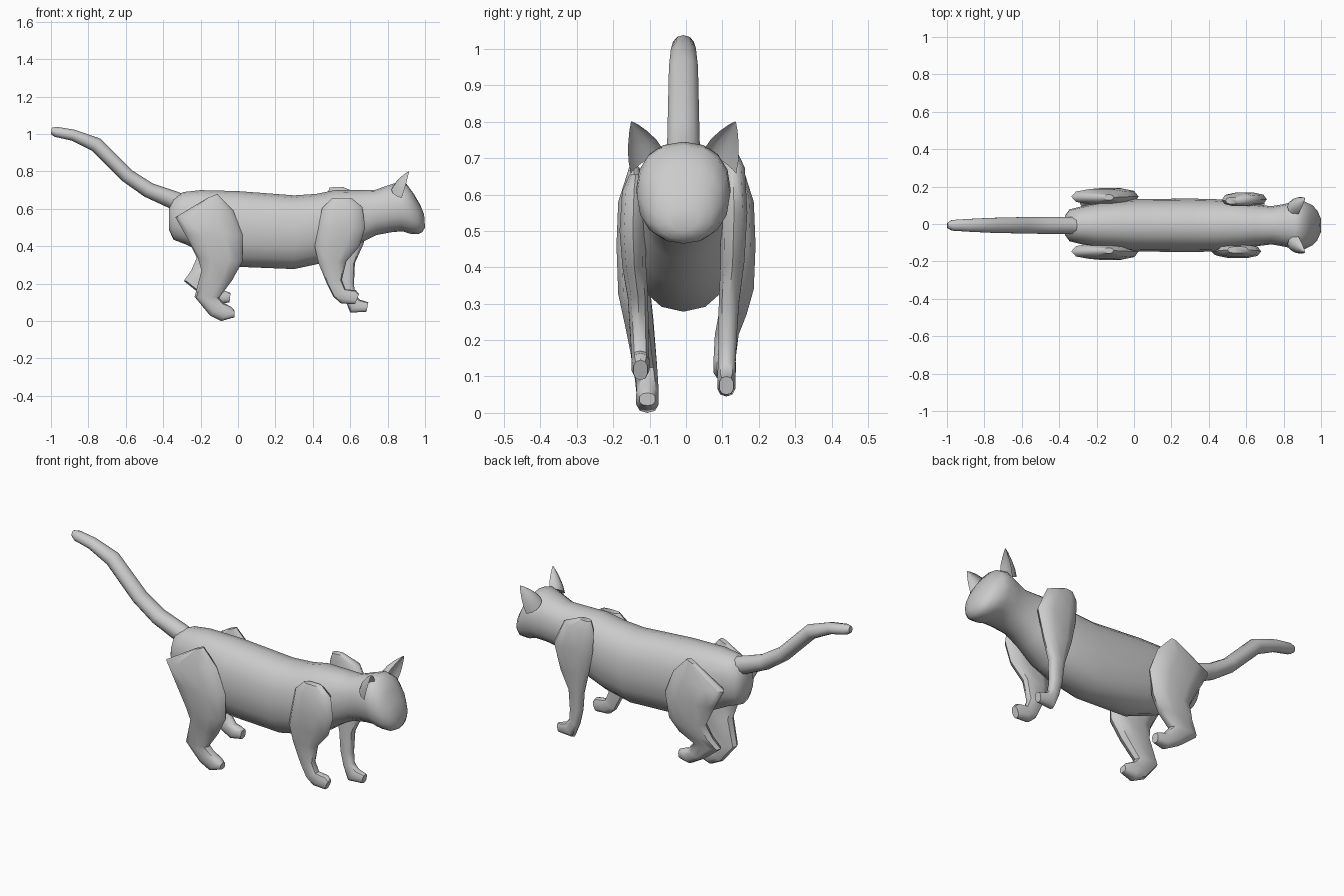
import bpy, bmesh
from math import sin, cos, pi
from mathutils import Vector


def skin(name, rings, angle=45):
    """Bridge equal-length rings into one closed, smooth-shaded mesh."""
    bm = bmesh.new()
    vr = [[bm.verts.new(p) for p in r] for r in rings]
    n = len(vr[0])
    for a, b in zip(vr, vr[1:]):
        for i in range(n):
            j = (i + 1) % n
            bm.faces.new((a[i], a[j], b[j], b[i]))
    bm.faces.new(vr[0])
    bm.faces.new(vr[-1])
    bmesh.ops.recalc_face_normals(bm, faces=bm.faces)
    me = bpy.data.meshes.new(name)
    bm.to_mesh(me)
    bm.free()
    ob = bpy.data.objects.new(name, me)
    bpy.context.collection.objects.link(ob)
    bpy.ops.object.select_all(action='DESELECT')
    ob.select_set(True)
    bpy.context.view_layer.objects.active = ob
    bpy.ops.object.shade_smooth_by_angle(angle=angle * pi / 180)
    return ob


def spow(v, e):
    return (abs(v) ** e) * (1 if v >= 0 else -1)


def loft(name, sections, sides, e=1.0):
    """Section: side-view outline pair (x0, z0, x1, z1), centre y, half width."""
    rings = []
    for x0, z0, x1, z1, y, ry in sections:
        c = Vector(((x0 + x1) / 2, y, (z0 + z1) / 2))
        h = Vector(((x1 - x0) / 2, 0, (z1 - z0) / 2))
        rings.append([c + h * spow(cos(t), e) + Vector((0, ry * spow(sin(t), e), 0))
                      for t in (2 * pi * i / sides for i in range(sides))])
    return skin(name, rings)


CY = -0.007

# Torso, neck and head as one lofted skin
body = [(-.37, .49, -.37, .60, .05), (-.345, .435, -.345, .665, .085),
        (-.28, .41, -.29, .69, .10), (-.18, .36, -.2, .70, .122),
        (0, .29, 0, .695, .14), (.3, .278, .3, .672, .143),
        (.45, .31, .42, .68, .14), (.56, .35, .52, .70, .13),
        (.66, .42, .65, .70, .112), (.74, .46, .73, .70, .102),
        (.82, .475, .80, .725, .115), (.88, .48, .86, .745, .13),
        (.92, .467, .90, .735, .128), (.965, .465, .94, .68, .108),
        (.985, .475, .975, .62, .08), (1.0, .50, .995, .57, .04)]
loft("body", [(a, b, c, d, CY, r) for a, b, c, d, r in body], 16, .9)

# Tail
tail = [(-1.0, 1.0, -.995, 1.035, .015), (-.98, .985, -.965, 1.038, .03),
        (-.89, .965, -.87, 1.022, .036), (-.78, .91, -.735, .975, .042),
        (-.62, .75, -.565, .805, .046), (-.5, .665, -.455, .735, .048),
        (-.37, .605, -.32, .69, .048), (-.30, .59, -.27, .67, .04)]
loft("tail", [(a, b, c, d, CY, r) for a, b, c, d, r in tail], 10)

# Legs: back/front outline pairs, with shared offset and thickness down the leg
front_y = [(.138, .018), (.143, .034), (.146, .038), (.142, .034), (.132, .029),
           (.128, .026), (.126, .025), (.125, .026), (.125, .02)]
hind_y = [(.142, .015), (.146, .042), (.146, .047), (.142, .046), (.128, .04),
          (.112, .034), (.106, .031), (.106, .032), (.106, .022)]
right_front = [(.50, .655, .61, .655), (.45, .605, .665, .61), (.43, .50, .68, .50),
               (.41, .40, .65, .40), (.43, .31, .58, .32), (.475, .20, .555, .22),
               (.51, .13, .575, .17), (.55, .095, .63, .165), (.625, .09, .647, .145)]
left_front = [(.49, .715, .56, .717), (.47, .66, .65, .68), (.475, .55, .71, .55),
              (.50, .43, .67, .41), (.54, .30, .625, .31), (.55, .20, .62, .20),
              (.57, .12, .625, .14), (.60, .045, .65, .115), (.687, .05, .697, .10)]
right_hind = [(-.16, .66, -.11, .68), (-.335, .555, -.025, .59), (-.28, .46, .025, .46),
              (-.215, .34, .025, .32), (-.195, .27, -.03, .22), (-.232, .13, -.10, .125),
              (-.15, .03, -.08, .10), (-.09, 0, -.035, .075), (-.02, .02, -.018, .055)]
left_hind = right_hind[:3] + [(-.22, .34, .0, .34), (-.25, .27, -.05, .27),
                              (-.29, .215, -.13, .215), (-.19, .135, -.09, .165),
                              (-.11, .09, -.065, .16), (-.045, .10, -.04, .15)]
for name, outline, ys, s in (("front_leg_right", right_front, front_y, -1),
                             ("front_leg_left", left_front, front_y, 1),
                             ("hind_leg_right", right_hind, hind_y, -1),
                             ("hind_leg_left", left_hind, hind_y, 1)):
    # the left fore leg sits slightly closer to the body
    dy = -.014 if name == "front_leg_left" else 0
    loft(name, [(*o, s * (y + dy), r) for o, (y, r) in zip(outline, ys)], 10, .8)

# Ears: tapered crescents, hollow towards the front
for s, name in ((-1, "ear_right"), (1, "ear_left")):
    base, tip = Vector((.875, CY + s * .1, .69)), Vector((.915, CY + s * .143, .80))
    wide, deep = Vector((0, s * .045, -.032)), Vector((-.055, 0, .012))
    rings = []
    for t, k in ((0, 1), (.3, .86), (.6, .58), (.85, .27), (1, .03)):
        c = base.lerp(tip, t)
        arc = [-pi / 2 + pi * i / 6 for i in range(7)]
        back = [c + (wide * sin(a) + deep * cos(a)) * k for a in arc]
        inner = [c + (wide * sin(a) * .9 + deep * cos(a) * .6) * k for a in arc[-2:0:-1]]
        rings.append(back + inner)
    skin(name, rings)
